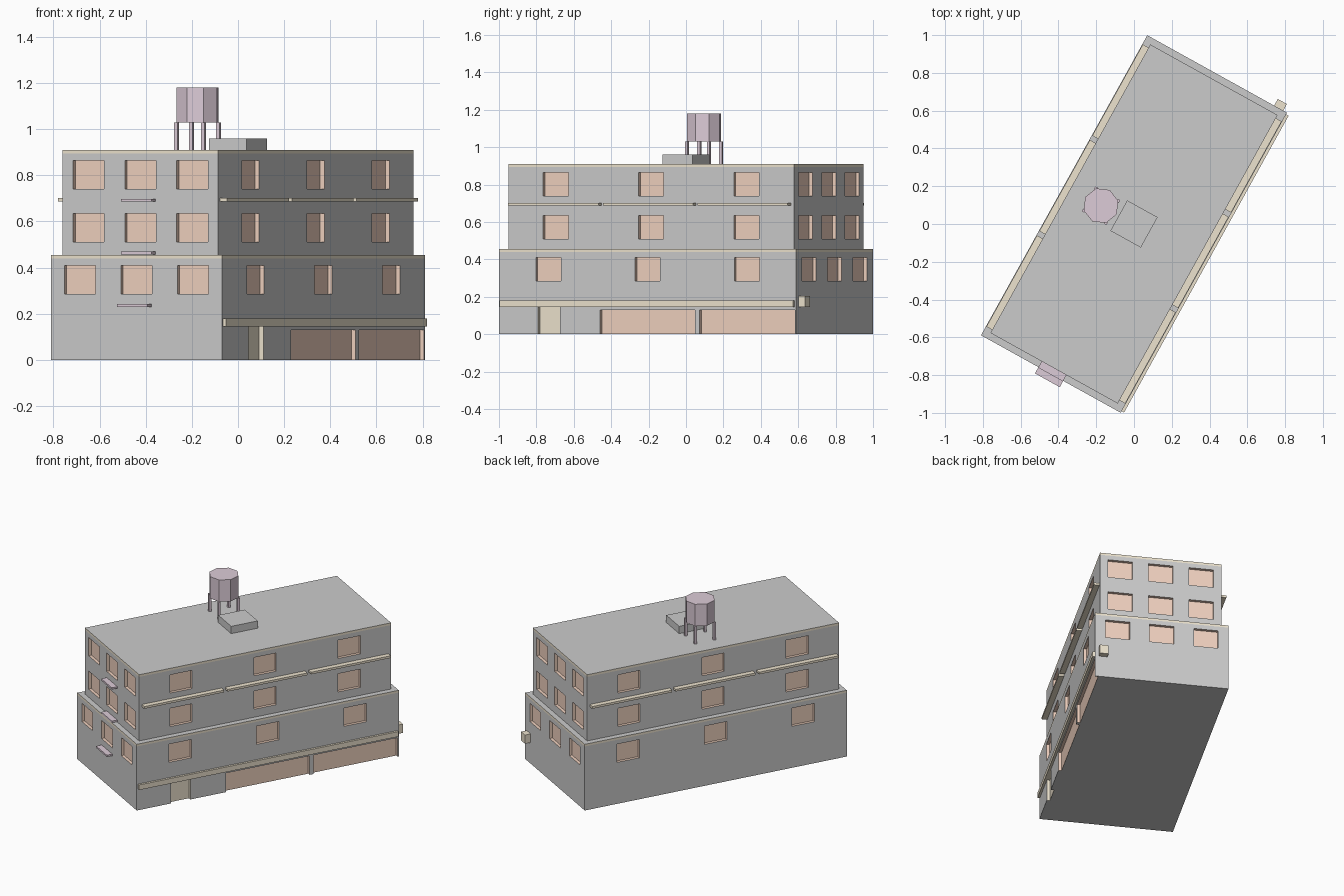
import bpy, bmesh, math
from mathutils import Matrix, Vector

if "Cube" in bpy.data.objects:
    bpy.data.objects.remove(bpy.data.objects["Cube"])

TURN = math.radians(-29)          # whole building is turned on the plan


def material(name, rgb):
    m = bpy.data.materials.new(name)
    m.diffuse_color = (*rgb, 1)
    m.use_nodes = True
    m.node_tree.nodes["Principled BSDF"].inputs["Base Color"].default_value = m.diffuse_color
    return m


GREY = material("grey_wall", (0.8, 0.8, 0.8))
PANE = material("pane", (0.87, 0.64, 0.52))
TRIM = material("trim", (0.85, 0.77, 0.62))
TANK = material("tank_metal", (0.72, 0.6, 0.68))


def finish(name, bm, mats):
    bmesh.ops.recalc_face_normals(bm, faces=bm.faces)
    me = bpy.data.meshes.new(name)
    bm.to_mesh(me)
    bm.free()
    for m in mats:
        me.materials.append(m)
    ob = bpy.data.objects.new(name, me)
    ob.rotation_euler.z = TURN
    bpy.context.collection.objects.link(ob)
    return ob


def boxes(name, items, mats):
    """items: (low corner, high corner, material index)"""
    bm = bmesh.new()
    for lo, hi, idx in items:
        lo, hi = Vector(lo), Vector(hi)
        mat = Matrix.Translation((lo + hi) / 2) @ Matrix.Diagonal((*(hi - lo), 1))
        vs = bmesh.ops.create_cube(bm, size=1, matrix=mat)["verts"]
        for f in {f for v in vs for f in v.link_faces}:
            f.material_index = idx
    return finish(name, bm, mats)


def box(name, lo, hi, mat=GREY):
    return boxes(name, [(lo, hi, 0)], [mat])


D, W, H = 0.02, 0.077, 0.125      # recess depth, window half width, height


def windows(hx, hy, px, py, sills):
    """Recess boxes for three windows on each of the four sides"""
    out = []
    for z in sills:
        for k in (-1, 0, 1):
            for s in (-1, 1):
                a, b = sorted((s * (hy - D), s * (hy + D)))
                out.append(((k * px - W, a, z), (k * px + W, b, z + H), 1))
                a, b = sorted((s * (hx - D), s * (hx + D)))
                out.append(((a, k * py - W, z), (b, k * py + W, z + H), 1))
    return out


def storey(name, hx, hy, z0, z1, cuts):
    """Wall block with recesses, and a flush trim band with a grey top"""
    mats = [GREY, PANE, TRIM]
    wall = boxes(name + "_walls", [((-hx, -hy, z0), (hx, hy, z1 - 0.015), 0)], mats)
    cutter = boxes(name + "_cutter", cuts, mats)
    cutter.hide_render = True
    mod = wall.modifiers.new("recesses", 'BOOLEAN')
    mod.operation, mod.solver, mod.object = 'DIFFERENCE', 'EXACT', cutter
    bpy.context.view_layer.objects.active = wall
    bpy.ops.object.modifier_apply(modifier=mod.name)
    bpy.data.objects.remove(cutter)
    band = boxes(name + "_trim_band",
                 [((-hx, -hy, z1 - 0.015), (hx, hy, z1), 1)], [GREY, TRIM])
    for p in band.data.polygons:
        if p.normal.z > 0.5:
            p.material_index = 0


BX, BY, UX, UY = 0.423, 0.908, 0.385, 0.873

# ground storey with door and two shop fronts on the +x side
cuts = windows(BX, BY, 0.28, 0.607, [0.285])
for y0, y1, top, idx in ((-0.67, -0.537, 0.145, 2), (-0.29, 0.29, 0.13, 1),
                         (0.317, 0.9, 0.13, 1)):
    cuts.append(((BX - D, y0, -0.01), (BX + D, y1, top), idx))
storey("ground_storey", BX, BY, 0, 0.455, cuts)

# two upper storeys
storey("upper_storeys", UX, UY, 0.455, 0.91,
       windows(UX, UY, 0.257, 0.583, [0.51, 0.74]))

# ledges along both long sides, three pieces each
for side, s in (("left", -1), ("right", 1)):
    for k in (-1, 0, 1):
        a, b = sorted((s * UX, s * 0.42))
        box(f"{side}_ledge_{k + 2}", (a, k * 0.578 - 0.276, 0.687),
            (b, k * 0.578 + 0.276, 0.702), TRIM)

# canopy over the shop fronts, and meter box on the rear
box("shop_canopy", (BX, -0.898, 0.145), (BX + 0.015, 0.898, 0.18), TRIM)
box("rear_wall_box", (0.345, BY, 0.145), (0.4, 0.948, 0.205), TRIM)

# small slabs under the middle front windows
for i, (y, z) in enumerate(((BY, 0.23), (UY, 0.457), (UY, 0.686))):
    box(f"front_slab_{i + 1}", (-0.075, -y - 0.038, z), (0.075, -y, z + 0.012), TANK)

# roof hatch
box("roof_hatch", (-0.092, -0.092, 0.91), (0.092, 0.092, 0.96))

# eight-sided water tank on four legs
bm = bmesh.new()
bmesh.ops.create_cone(bm, cap_ends=True, segments=8, radius1=0.095, radius2=0.095,
                      depth=0.15, matrix=Matrix.Translation((-0.2, 0, 1.105)))
finish("water_tank", bm, [TANK])
for i, (sx, sy) in enumerate(((-1, -1), (-1, 1), (1, -1), (1, 1))):
    x, y = -0.2 + sx * 0.067, sy * 0.067
    box(f"tank_leg_{i + 1}", (x - 0.008, y - 0.008, 0.91),
        (x + 0.008, y + 0.008, 1.03), TANK)
